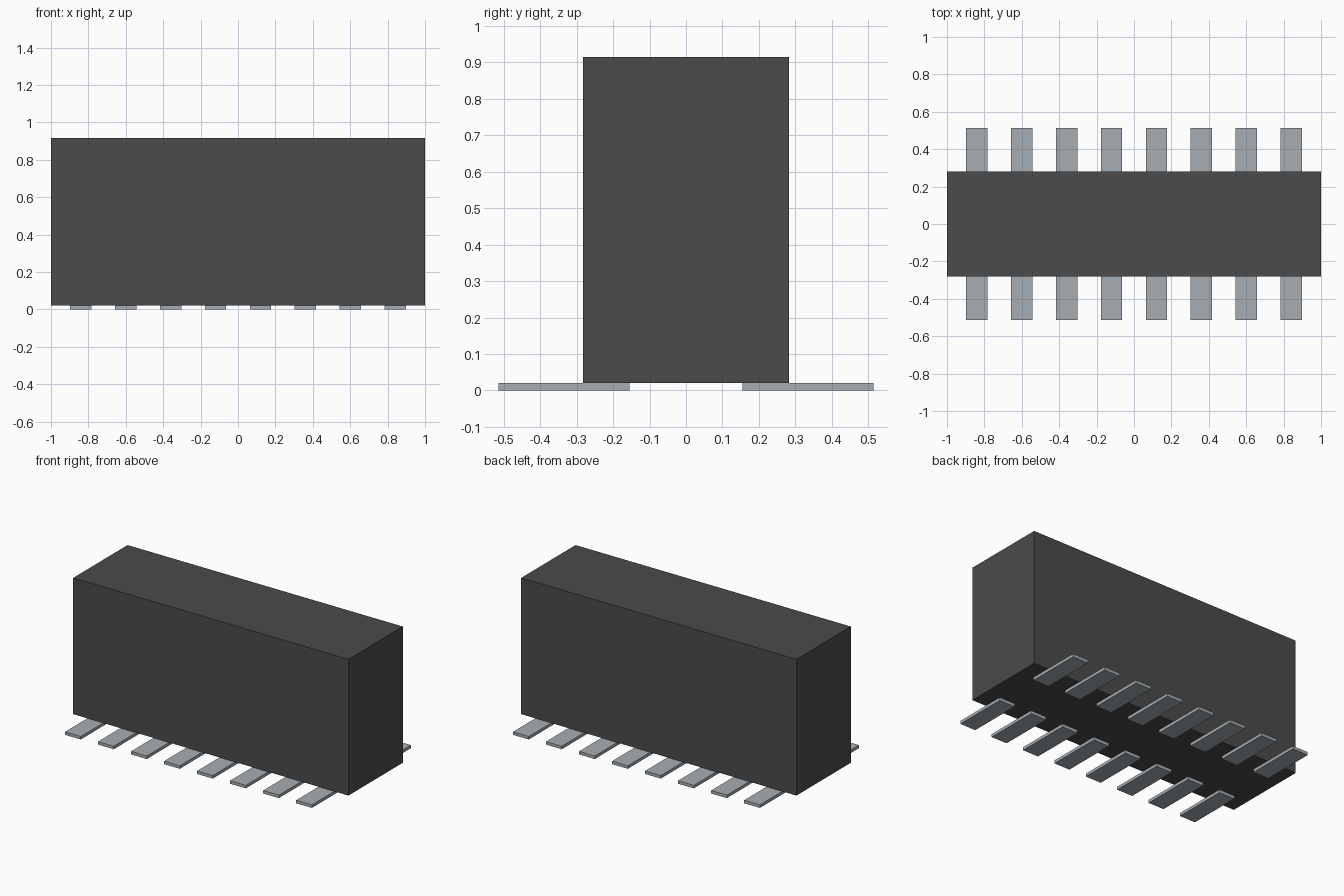
import bpy

cube = bpy.data.objects.get("Cube")
if cube:
    bpy.data.objects.remove(cube, do_unlink=True)


def make_material(name, color):
    mat = bpy.data.materials.new(name)
    mat.use_nodes = True
    mat.diffuse_color = color
    mat.node_tree.nodes["Principled BSDF"].inputs["Base Color"].default_value = color
    return mat


def box(name, low, high, mat):
    center = [(a + b) / 2 for a, b in zip(low, high)]
    bpy.ops.mesh.primitive_cube_add(size=1, location=center)
    obj = bpy.context.object
    obj.name = name
    obj.scale = [b - a for a, b in zip(low, high)]
    bpy.ops.object.transform_apply(location=False, rotation=False, scale=True)
    obj.data.materials.append(mat)
    return obj


black_plastic = make_material("charcoal plastic", (0.07, 0.07, 0.07, 1))
metal = make_material("pale grey metal", (0.38, 0.42, 0.45, 1))

LEAD_TOP = 0.02
LEADS = 8
PITCH = 0.24
HALF_WIDTH = 0.057

# Housing block resting on the leads
box("housing", (-1, -0.282, LEAD_TOP), (1, 0.282, 0.915), black_plastic)

# Two rows of flat leads, tucked under the housing
for row, inner, outer in (("front", -0.155, -0.514), ("back", 0.155, 0.514)):
    for i in range(LEADS):
        x = (i - (LEADS - 1) / 2) * PITCH
        box(f"{row}_lead_{i + 1}",
            (x - HALF_WIDTH, min(inner, outer), 0),
            (x + HALF_WIDTH, max(inner, outer), LEAD_TOP), metal)
